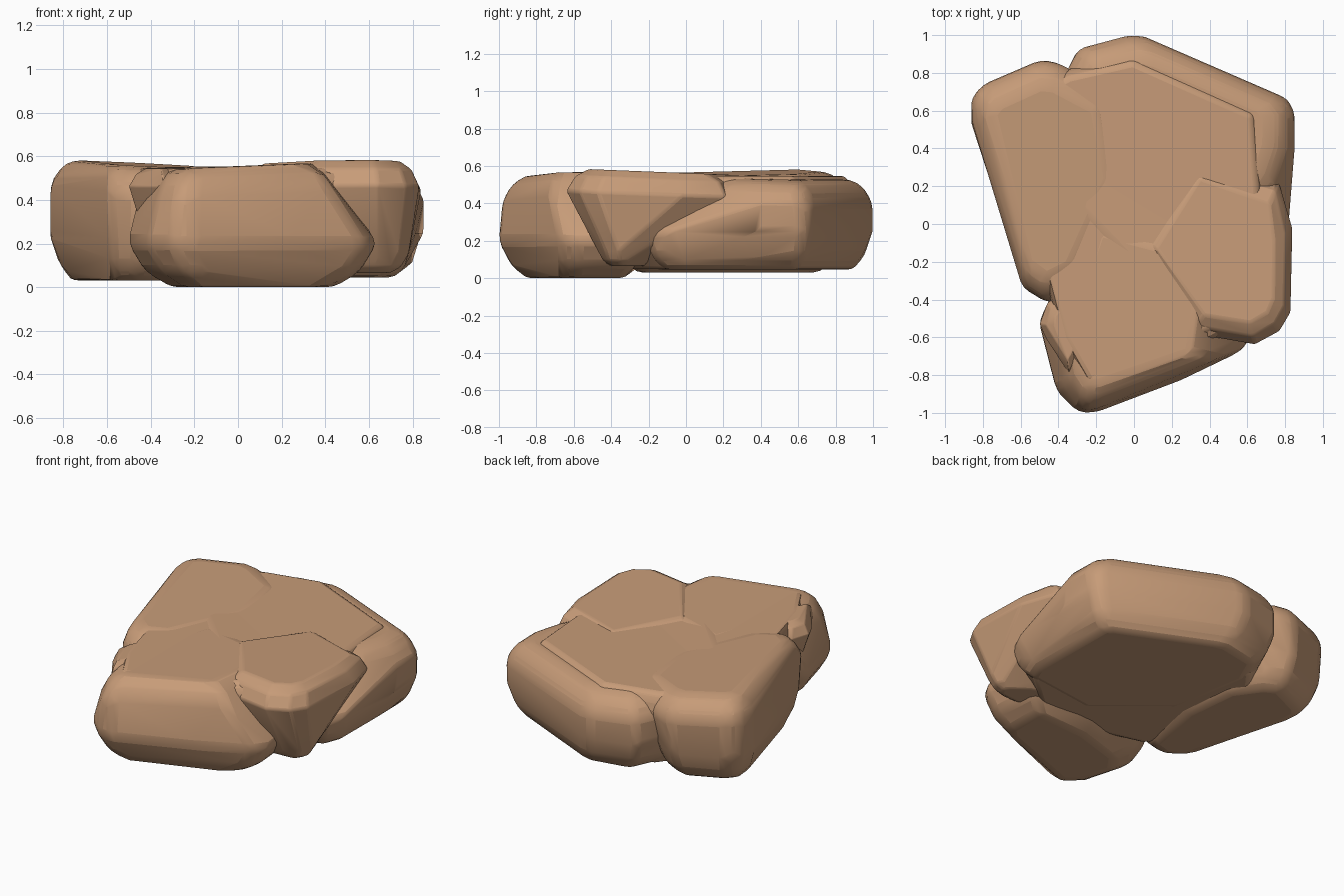
import bpy, bmesh, math
from mathutils import Vector

cube = bpy.data.objects.get("Cube")
if cube:
    bpy.data.objects.remove(cube, do_unlink=True)

rock = bpy.data.materials.new("sandy_brown_rock")
rock.use_nodes = True
colour = (0.57, 0.33, 0.188, 1)
rock.diffuse_color = colour
rock.node_tree.nodes["Principled BSDF"].inputs["Base Color"].default_value = colour


def inset(outline, amount):
    """Pull outline points towards their middle by a fixed distance."""
    pts = [Vector(p) for p in outline]
    mid = sum(pts, Vector((0, 0))) / len(pts)
    return [p - (p - mid).normalized() * amount for p in pts]


def stone(name, head, foot, z0, z1, foot_at=0.38, rim=0.11, sole=0.11,
          tilt=(0, 0), bevel=0.04):
    """Convex boulder with a rounded rim, from an upper and a lower outline."""
    h = z1 - z0
    rings = [(z0, inset(foot, sole)), (z0 + h * foot_at * 0.35, inset(foot, sole * 0.4)),
             (z0 + h * foot_at, foot), (z0 + h * 0.76, head),
             (z0 + h * 0.92, inset(head, rim * 0.4)), (z1, inset(head, rim))]
    bm = bmesh.new()
    for z, ring in rings:
        for x, y in ring:
            lean = x * tilt[0] + y * tilt[1] if z > (z0 + z1) / 2 else 0
            bm.verts.new((x, y, z + lean))
    bmesh.ops.convex_hull(bm, input=bm.verts)
    loose = [v for v in bm.verts if not v.link_faces]
    bmesh.ops.delete(bm, geom=loose, context='VERTS')
    bmesh.ops.dissolve_limit(bm, angle_limit=math.radians(5),
                             verts=bm.verts, edges=bm.edges)
    bmesh.ops.recalc_face_normals(bm, faces=bm.faces)
    mesh = bpy.data.meshes.new(name)
    bm.to_mesh(mesh)
    bm.free()
    mesh.materials.append(rock)
    obj = bpy.data.objects.new(name, mesh)
    bpy.context.collection.objects.link(obj)
    mod = obj.modifiers.new("worn_edges", 'BEVEL')
    mod.width = bevel
    mod.segments = 2
    mod.limit_method = 'ANGLE'
    mod.angle_limit = math.radians(18)
    bpy.ops.object.select_all(action='DESELECT')
    obj.select_set(True)
    bpy.context.view_layer.objects.active = obj
    bpy.ops.object.shade_smooth_by_angle(angle=math.radians(22))


# Front stone, its right end slanting outwards towards the ground
stone("front_stone",
      [(-0.44, -0.55), (-0.37, -0.86), (-0.28, -0.98), (-0.2, -0.98), (0.43, -0.72),
       (0.48, -0.1), (-0.2, 0.1), (-0.46, -0.42)],
      [(-0.51, -0.53), (-0.42, -0.88), (-0.3, -1.0), (-0.2, -1.0), (0.25, -0.83),
       (0.58, -0.67), (0.64, -0.58), (0.6, -0.22), (0.1, -0.16), (-0.4, -0.34)],
      0.0, 0.555, foot_at=0.36, rim=0.13, sole=0.2, tilt=(0.04, 0))

# Small shoulder wedged behind the left end of the front stone
stone("shoulder_stone",
      [(-0.5, -0.53), (-0.47, -0.6), (-0.34, -0.8), (-0.2, -0.6), (-0.3, -0.3), (-0.46, -0.42)],
      [(-0.46, -0.52), (-0.32, -0.74), (-0.2, -0.6), (-0.3, -0.3), (-0.42, -0.42)],
      0.2, 0.545, rim=0.08, bevel=0.03)

# Right-hand stone, wedge shaped with a short narrow foot
stone("right_stone",
      [(0.3, -0.58), (0.64, -0.64), (0.77, -0.57), (0.83, -0.47), (0.84, -0.02),
       (0.77, 0.22), (0.3, 0.35), (0.0, -0.1)],
      [(0.4, -0.46), (0.64, -0.47), (0.74, -0.43), (0.78, -0.36), (0.76, -0.3),
       (0.6, -0.16), (0.4, -0.14), (0.15, -0.3)],
      0.065, 0.562, foot_at=0.16, rim=0.12, sole=0.08, tilt=(0, -0.04))

# Back stone, the largest, filling the middle
stone("back_stone",
      [(0.79, 0.22), (0.85, 0.4), (0.85, 0.6), (0.8, 0.67), (0.62, 0.75),
       (0.06, 0.99), (-0.02, 1.0), (-0.29, 0.93), (-0.37, 0.78), (-0.4, 0.0),
       (0.0, -0.4), (0.5, -0.2)],
      [(0.81, -0.1), (0.85, 0.4), (0.84, 0.62), (0.79, 0.67), (0.4, 0.81),
       (0.06, 0.99), (-0.02, 1.0), (-0.3, 0.92), (-0.4, 0.7), (-0.3, 0.1),
       (0.2, -0.3), (0.75, -0.22)],
      0.045, 0.55, foot_at=0.4, rim=0.14, sole=0.13, tilt=(-0.015, -0.025))

# Left-hand stone, long and higher on its outer side
stone("left_stone",
      [(-0.86, 0.55), (-0.86, 0.67), (-0.8, 0.74), (-0.5, 0.87), (-0.4, 0.86),
       (-0.1, 0.7), (0.0, 0.2), (-0.3, -0.35), (-0.46, -0.42), (-0.59, -0.34)],
      [(-0.86, 0.53), (-0.85, 0.66), (-0.79, 0.73), (-0.5, 0.85), (-0.38, 0.8),
       (-0.2, 0.6), (-0.15, 0.1), (-0.3, -0.36), (-0.46, -0.4), (-0.58, -0.33)],
      0.03, 0.537, rim=0.13, sole=0.13, tilt=(-0.048, 0.015))

# Broad flat core that closes the gaps and levels the top
stone("core_stone",
      [(-0.7, 0.58), (-0.62, 0.68), (-0.36, 0.82), (0.0, 0.9), (0.66, 0.6),
       (0.74, -0.45), (0.4, -0.63), (-0.24, -0.88), (-0.38, -0.65), (-0.44, -0.38)],
      [(-0.5, 0.5), (-0.3, 0.76), (0.0, 0.82), (0.6, 0.6), (0.72, -0.12),
       (0.45, -0.36), (0.0, -0.4), (-0.36, -0.3)],
      0.05, 0.547, rim=0.05, sole=0.05, bevel=0.025)
